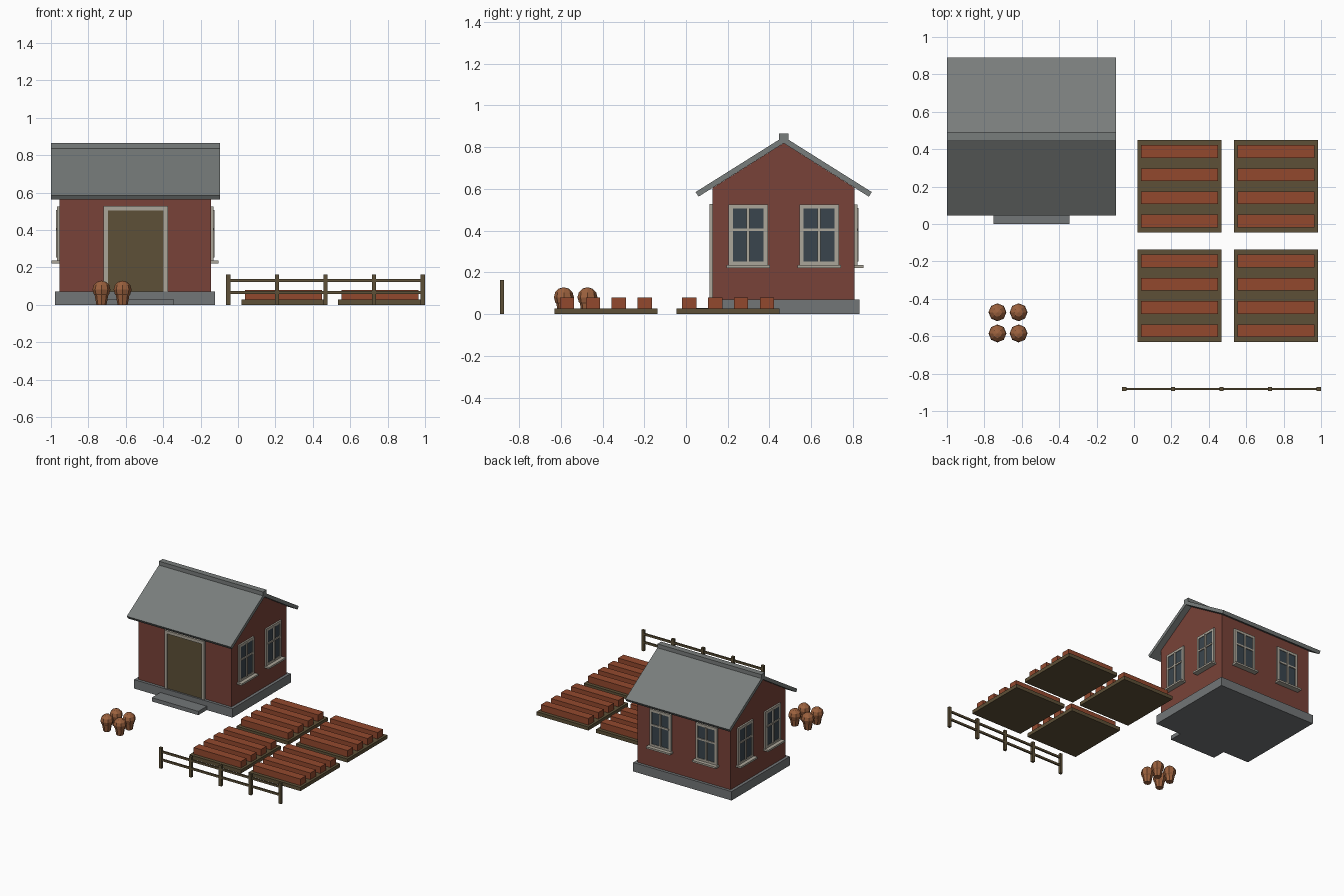
import bpy, bmesh, math
from mathutils import Matrix, Vector

if "Cube" in bpy.data.objects:
    bpy.data.objects.remove(bpy.data.objects["Cube"], do_unlink=True)


def material(name, r, g, b):
    m = bpy.data.materials.new(name)
    m.use_nodes = True
    m.diffuse_color = (r, g, b, 1)
    m.node_tree.nodes["Principled BSDF"].inputs["Base Color"].default_value = (r, g, b, 1)
    return m


brick = material("brick_red", 0.19, 0.055, 0.04)
slate = material("roof_grey", 0.19, 0.205, 0.2)
stone = material("stone_grey", 0.17, 0.18, 0.185)
trim = material("trim_cream", 0.41, 0.38, 0.32)
glass = material("window_glass", 0.042, 0.06, 0.075)
wood = material("dark_wood", 0.11, 0.08, 0.038)
soil = material("planting_red", 0.29, 0.066, 0.027)
clay = material("clay_brown", 0.33, 0.12, 0.048)


def finish(name, bm, mat):
    bmesh.ops.recalc_face_normals(bm, faces=bm.faces)
    mesh = bpy.data.meshes.new(name)
    bm.to_mesh(mesh)
    bm.free()
    mesh.materials.append(mat)
    obj = bpy.data.objects.new(name, mesh)
    bpy.context.collection.objects.link(obj)
    return obj


def boxes(name, mat, spans, place=Matrix()):
    """One object made of boxes, each given as x, y and z ranges."""
    bm = bmesh.new()
    for span in spans:
        mid = Vector([(a + b) / 2 for a, b in span])
        size = [b - a for a, b in span]
        bmesh.ops.create_cube(bm, size=1, matrix=place @ Matrix.Translation(mid)
                              @ Matrix.Diagonal((*size, 1)))
    return finish(name, bm, mat)


def extrude_x(name, mat, profile, x0, x1):
    """Extrude a (y, z) profile along x."""
    bm = bmesh.new()
    face = bm.faces.new([bm.verts.new((x0, y, z)) for y, z in profile])
    ext = bmesh.ops.extrude_face_region(bm, geom=[face])
    moved = [g for g in ext["geom"] if isinstance(g, bmesh.types.BMVert)]
    bmesh.ops.translate(bm, verts=moved, vec=(x1 - x0, 0, 0))
    return finish(name, bm, mat)


# House body
CX, CY = -0.55, 0.468
HX, HY = 0.405, 0.34
BASE, EAVE, APEX = 0.07, 0.605, 0.819
boxes("foundation", stone, [((CX - 0.428, CX + 0.428), (CY - 0.362, CY + 0.362), (0, BASE))])
boxes("door_step", stone, [((-0.75, -0.345), (0, 0.12), (0, 0.03))])
extrude_x("walls", brick, [(CY - HY, BASE), (CY + HY, BASE), (CY + HY, EAVE),
                           (CY, APEX), (CY - HY, EAVE)], CX - HX, CX + HX)

# Roof slopes and ridge cap
for side, label in ((-1, "front"), (1, "back")):
    slope = [(0, 0.85), (0.422, 0.585), (0.408, 0.563), (0, APEX)]
    extrude_x(label + "_roof_slope", slate, [(CY + side * y, z) for y, z in slope], -1, -0.095)
boxes("ridge_cap", slate, [((-1, -0.095), (CY - 0.023, CY + 0.023), (0.832, 0.866))])


def frame_spans(half, low, high, width, depth):
    """Two uprights and a head, standing out towards -y."""
    y = (-depth, 0.005)
    return [((-half, width - half), y, (low, high)),
            ((half - width, half), y, (low, high)),
            ((width - half, half - width), y, (high - width, high))]


# Door
door_place = Matrix.Translation((CX + 0.003, CY - HY, 0))
boxes("door", wood, [((-0.152, 0.152), (-0.008, 0.005), (BASE, 0.505))], door_place)
boxes("door_frame", trim, frame_spans(0.173, BASE, 0.527, 0.024, 0.016), door_place)


def window(label, x, y, angle):
    place = Matrix.Translation((x, y, 0)) @ Matrix.Rotation(math.radians(angle), 4, "Z")
    half, low, high = 0.094, 0.235, 0.526
    frame = frame_spans(half, low, high, 0.02, 0.013)
    frame.append(((-half, half), (-0.013, 0.005), (low, low + 0.018)))
    boxes(label + "_frame", trim, frame, place)
    boxes(label + "_glass", glass, [((-0.08, 0.08), (-0.009, 0.005), (0.245, 0.512))], place)
    boxes(label + "_bars", trim, [((-0.007, 0.007), (-0.019, 0), (0.253, 0.508)),
                                  ((-0.075, 0.075), (-0.016, 0), (0.398, 0.411))], place)
    boxes(label + "_sill", trim, [((-0.104, 0.104), (-0.042, 0.005), (0.222, 0.236))], place)


# Windows, two on each gable and two at the back
for n, s in enumerate((-1, 1), 1):
    window(f"left_window_{n}", CX + HX, CY + s * 0.17, 90)
    window(f"right_window_{n}", CX - HX, CY + s * 0.17, -90)
    window(f"back_window_{n}", CX + s * 0.2, CY + HY, 180)

# Garden beds with raised planting rows
for i, x in enumerate((0.243, 0.76)):
    for j, y in enumerate((-0.384, 0.202)):
        tag = f"{i + 1}_{j + 1}"
        boxes("bed_base_" + tag, wood, [((x - 0.225, x + 0.225), (y - 0.247, y + 0.247), (0, 0.028))])
        rows = [y + 0.124 * (k - 1.5) for k in range(4)]
        boxes("bed_rows_" + tag, soil, [((x - 0.206, x + 0.206), (r - 0.034, r + 0.034), (0.02, 0.079))
                                        for r in rows])

# Fence
FY = -0.882
posts = [-0.052 + 0.26 * k for k in range(5)]
boxes("fence_posts", wood, [((x - 0.011, x + 0.011), (FY - 0.01, FY + 0.01), (0, 0.163)) for x in posts])
boxes("fence_rails", wood, [((posts[0], posts[-1]), (FY - 0.006, FY + 0.006), (z - 0.008, z + 0.008))
                            for z in (0.067, 0.131)])

# Clay pots with round tops
for i, x in enumerate((-0.73, -0.617)):
    for j, y in enumerate((-0.585, -0.472)):
        tag = f"{i + 1}_{j + 1}"
        bm = bmesh.new()
        bmesh.ops.create_cone(bm, cap_ends=True, segments=8, radius1=0.027, radius2=0.038, depth=0.06,
                              matrix=Matrix.Translation((x, y, 0.03)))
        finish("pot_" + tag, bm, clay)
        bm = bmesh.new()
        bmesh.ops.create_uvsphere(bm, u_segments=8, v_segments=6, radius=0.048,
                                  matrix=Matrix.Translation((x, y, 0.081)))
        finish("pot_plant_" + tag, bm, clay)
